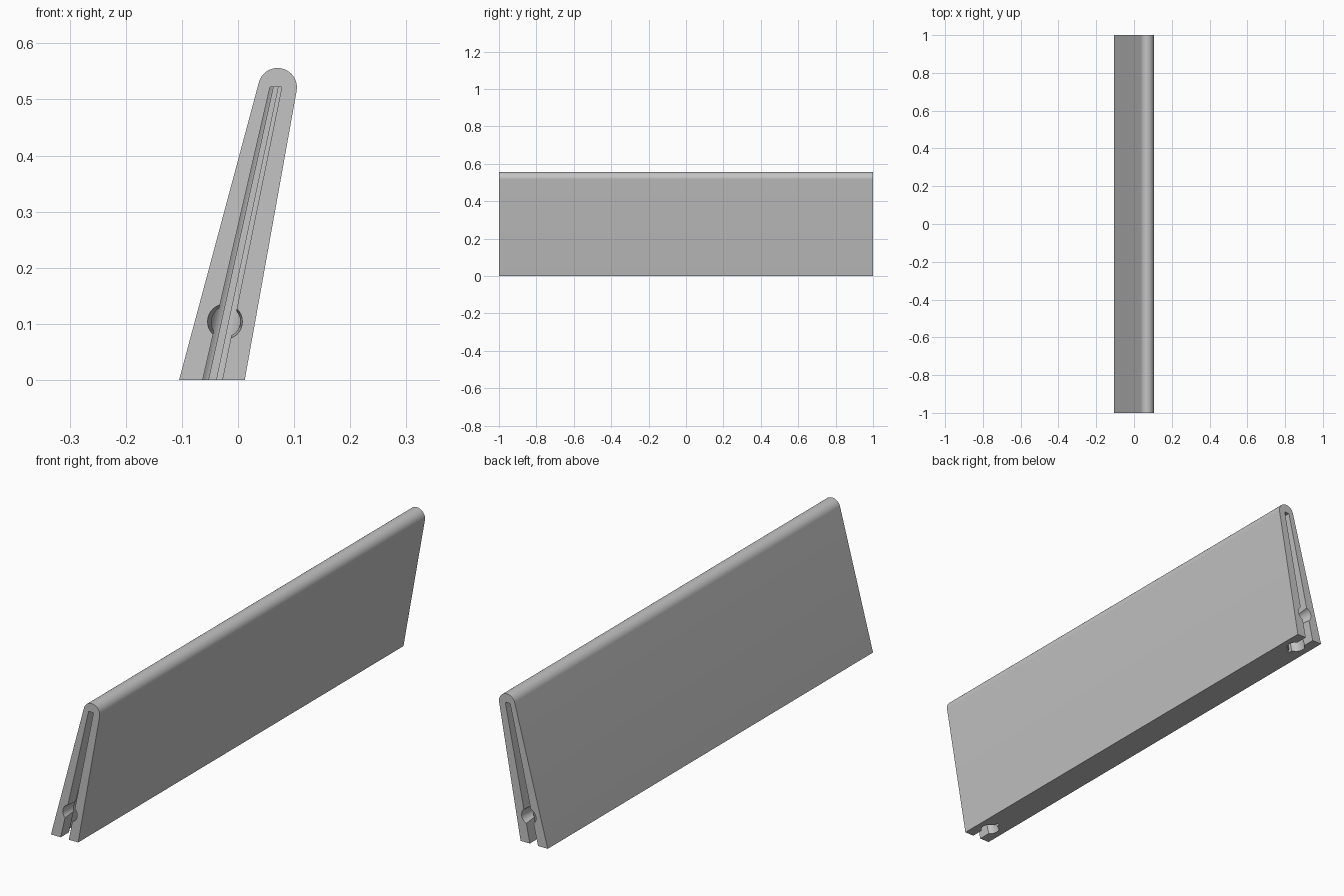
import bpy, bmesh
from math import sin, cos, radians
from mathutils import Vector

cube = bpy.data.objects.get("Cube")
if cube:
    bpy.data.objects.remove(cube, do_unlink=True)

grey = bpy.data.materials.new("light_grey")
grey.use_nodes = True
colour = (0.55, 0.55, 0.55, 1)
grey.diffuse_color = colour
grey.node_tree.nodes["Principled BSDF"].inputs["Base Color"].default_value = colour


def loft(name, lower, upper):
    """Closed solid between two matching outlines."""
    bm = bmesh.new()
    a = [bm.verts.new(p) for p in lower]
    b = [bm.verts.new(p) for p in upper]
    bm.faces.new(a)
    bm.faces.new(b)
    n = len(a)
    for i in range(n):
        j = (i + 1) % n
        bm.faces.new((a[i], a[j], b[j], b[i]))
    bmesh.ops.recalc_face_normals(bm, faces=bm.faces)
    mesh = bpy.data.meshes.new(name)
    bm.to_mesh(mesh)
    bm.free()
    mesh.materials.append(grey)
    obj = bpy.data.objects.new(name, mesh)
    bpy.context.collection.objects.link(obj)
    return obj


# Leaning tapered panel with a rounded top edge
profile = [(-0.105, 0), (0.012, 0)]
for i in range(25):
    t = radians(-10 + 175 * i / 24)
    profile.append((0.0705 + 0.0345 * cos(t), 0.5215 + 0.0345 * sin(t)))
panel = loft("panel", [(x, -1, z) for x, z in profile],
             [(x, 1, z) for x, z in profile])

# Plan of the end slot: mouth, round channel, narrow relief
half = [(0.0175, -0.02)]
for i in range(15):
    t = radians(-59 + 138 * i / 14)
    half.append((0.034 * cos(t), 0.08 + 0.034 * sin(t)))
half.append((0.0065, 0.13))
plan = half + [(-x, d) for x, d in reversed(half)]


def slot_ring(z, side):
    f = z / 0.522
    centre = -0.0455 + 0.113 * f
    scale = 1 - 0.4 * f
    return [(centre + x * scale, side * (1 - d), z) for x, d in plan]


def hole_ring(depth, radius, x, side):
    return [(x + radius * cos(radians(a)), side * (1 - depth),
             0.104 + radius * sin(radians(a))) for a in range(0, 360, 12)]


# Cut a slot and a tapered round hole into each end
cutters = []
for side in (-1, 1):
    cutters.append(loft("slot_cutter", slot_ring(-0.02, side), slot_ring(0.522, side)))
    cutters.append(loft("hole_cutter", hole_ring(-0.01, 0.032, -0.0235, side),
                        hole_ring(0.08, 0.024, -0.021, side)))

bpy.ops.object.select_all(action='DESELECT')
bpy.context.view_layer.objects.active = panel
panel.select_set(True)
for cutter in cutters:
    mod = panel.modifiers.new("cut", 'BOOLEAN')
    mod.operation = 'DIFFERENCE'
    mod.solver = 'EXACT'
    mod.object = cutter
    bpy.ops.object.modifier_apply(modifier=mod.name)
    bpy.data.objects.remove(cutter, do_unlink=True)

bpy.ops.object.shade_smooth_by_angle(angle=radians(30))
